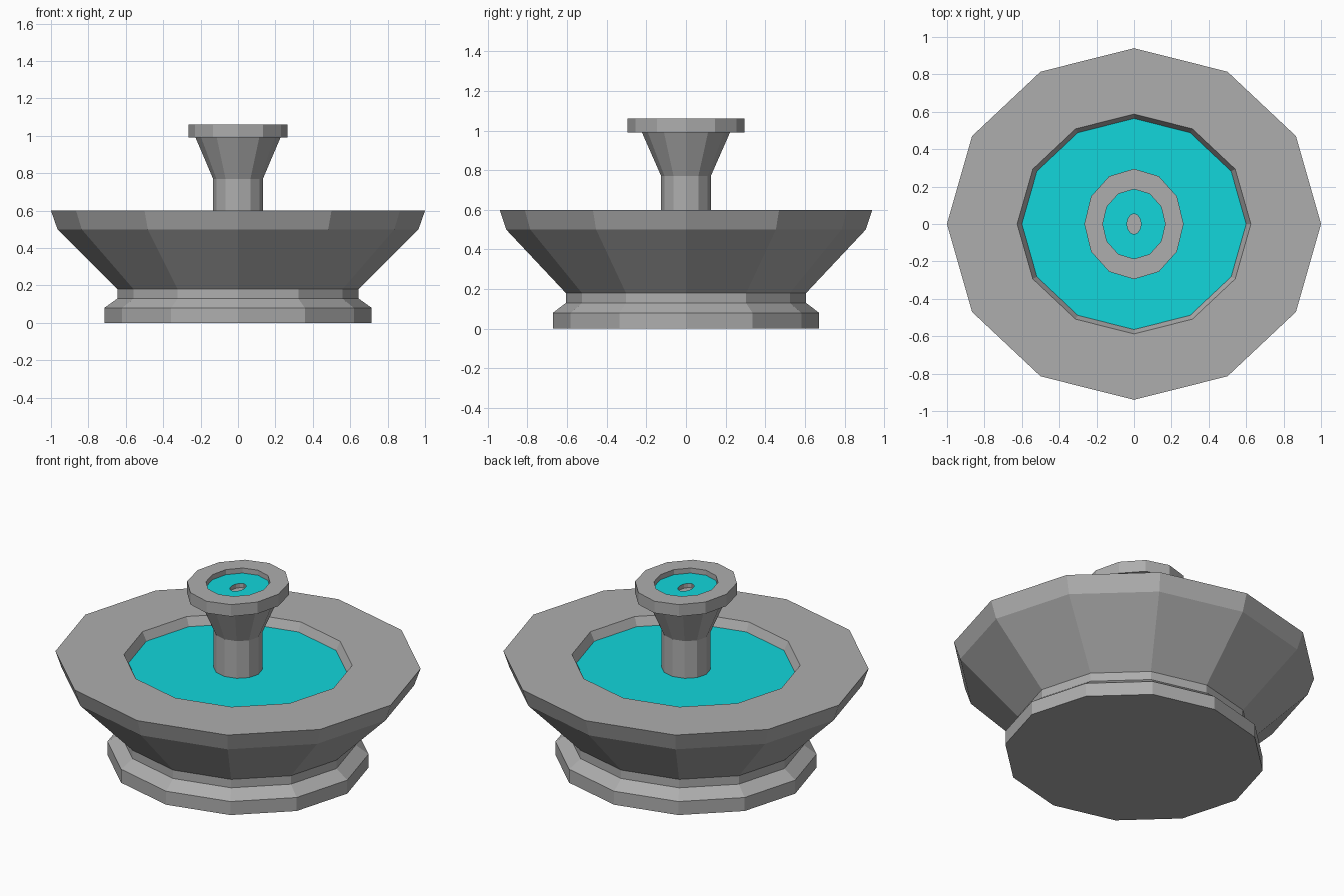
import bpy, bmesh, math

if "Cube" in bpy.data.objects:
    bpy.data.objects.remove(bpy.data.objects["Cube"])

SIDES = 12


def material(name, rgb):
    m = bpy.data.materials.new(name)
    m.diffuse_color = (*rgb, 1.0)
    m.use_nodes = True
    m.node_tree.nodes["Principled BSDF"].inputs["Base Color"].default_value = m.diffuse_color
    return m


stone = material("grey stone", (0.42, 0.42, 0.42))
water = material("cyan water", (0.006, 0.67, 0.71))


def lathe(name, rings, mat, cap_start=False, cap_end=False):
    """Stack of elliptical 12-sided rings (x radius, y radius, z), flat faced."""
    bm = bmesh.new()
    loops = []
    for rx, ry, z in rings:
        loops.append([bm.verts.new((rx * math.cos(2 * math.pi * i / SIDES),
                                    ry * math.sin(2 * math.pi * i / SIDES), z))
                      for i in range(SIDES)])
    for a, b in zip(loops, loops[1:]):
        for i in range(SIDES):
            j = (i + 1) % SIDES
            bm.faces.new((a[i], a[j], b[j], b[i]))
    if cap_start:
        bm.faces.new(list(reversed(loops[0])))
    if cap_end:
        bm.faces.new(loops[-1])
    me = bpy.data.meshes.new(name)
    bm.to_mesh(me)
    bm.free()
    me.materials.append(mat)
    ob = bpy.data.objects.new(name, me)
    bpy.context.collection.objects.link(ob)
    return ob


def oval(profile, ratio):
    return [(r, r * ratio, z) for r, z in profile]


# Plinth, bowl and inner rim wall
lathe("basin", oval([(0.715, 0), (0.715, 0.08), (0.645, 0.13), (0.645, 0.18),
                     (0.965, 0.5), (1.0, 0.6), (0.625, 0.6), (0.60, 0.55)], 0.94),
      stone, cap_start=True)

# Pool in the large bowl, running up to the column
lathe("lower_pool", oval([(0.60, 0.55), (0.133, 0.55)], 0.94), water)

# Column flaring into the small top dish with its recess
lathe("column_and_dish",
      [(0.133, 0.125, 0.55), (0.133, 0.125, 0.77), (0.227, 0.222, 0.99),
       (0.265, 0.295, 0.99), (0.265, 0.295, 1.06),
       (0.167, 0.186, 1.06), (0.167, 0.186, 1.03)], stone)

# Water in the top dish
lathe("upper_pool", [(0.167, 0.186, 1.03), (0.038, 0.055, 1.03)], water)

# Small spout hole in the middle of the upper water
lathe("spout_hole", [(0.038, 0.055, 1.03), (0.038, 0.055, 1.005)], stone, cap_end=True)
